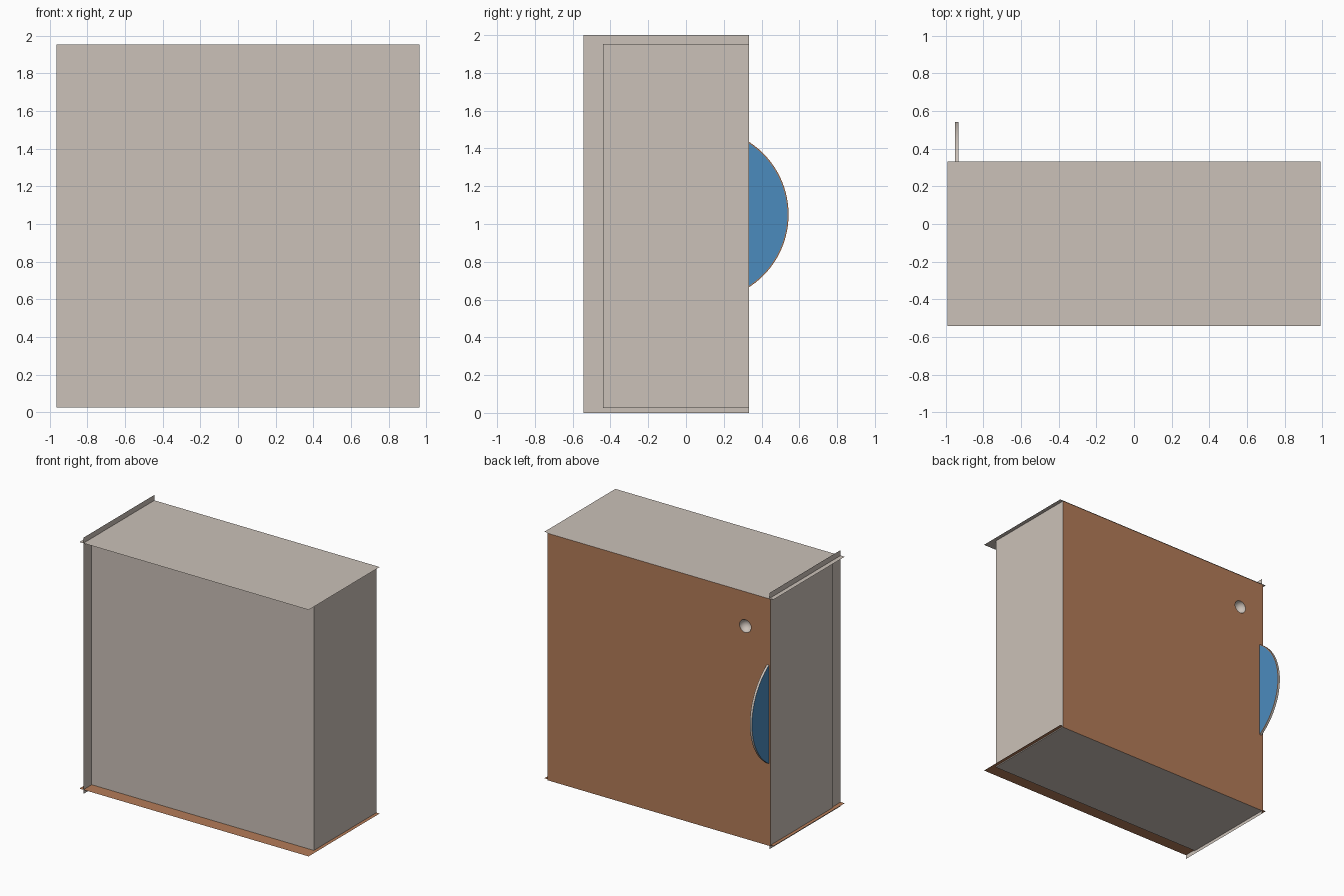
import bpy, bmesh, math
from mathutils import Matrix, Vector

if "Cube" in bpy.data.objects:
    bpy.data.objects.remove(bpy.data.objects["Cube"])


def material(name, rgb):
    lin = [((c / 255 + 0.055) / 1.055) ** 2.4 for c in rgb]
    m = bpy.data.materials.new(name)
    m.diffuse_color = (*lin, 1)
    m.use_nodes = True
    m.node_tree.nodes["Principled BSDF"].inputs["Base Color"].default_value = m.diffuse_color
    return m


GREY = material("warm grey", (203, 193, 184))
BROWN = material("brown", (180, 124, 88))
BLUE = material("blue", (75, 139, 190))


def finish(name, bm, mats):
    me = bpy.data.meshes.new(name)
    bm.to_mesh(me)
    bm.free()
    for m in mats:
        me.materials.append(m)
    ob = bpy.data.objects.new(name, me)
    bpy.context.collection.objects.link(ob)
    return ob


def smooth(ob):
    bpy.ops.object.select_all(action='DESELECT')
    ob.select_set(True)
    bpy.context.view_layer.objects.active = ob
    bpy.ops.object.shade_smooth_by_angle(angle=math.radians(35))


def sheet(name, corners, mat):
    bm = bmesh.new()
    bm.faces.new([bm.verts.new(c) for c in corners])
    return finish(name, bm, [mat])


X, YF, YB = 0.99, -0.543, 0.333          # outer sheet limits
BX, BYF, Z0, Z1 = 0.963, -0.44, 0.025, 1.953   # box limits
DX, DZ, DR = -0.745, 1.685, 0.05         # dimple centre and radius

# Main box, open at the back where the back panel closes it
bm = bmesh.new()
bmesh.ops.create_cube(bm, size=1)
for v in bm.verts:
    v.co = (BX if v.co.x > 0 else -BX, YB if v.co.y > 0 else BYF, Z1 if v.co.z > 0 else Z0)
bm.normal_update()
bmesh.ops.delete(bm, geom=[f for f in bm.faces if f.normal.y > 0.9], context='FACES_ONLY')
finish("box_body", bm, [GREY])

# Thin sheets that overhang the box
for name, z, mat in (("top_sheet", Z1 + 0.004, GREY), ("bottom_sheet", Z0 + 0.008, BROWN)):
    sheet(name, [(-X, YF, z), (X, YF, z), (X, YB, z), (-X, YB, z)], mat)
sheet("left_sheet", [(-0.955, YF, 0), (-0.955, YB, 0), (-0.955, YB, 2), (-0.955, YF, 2)], GREY)

# Back panel with a round hole
bm = bmesh.new()
outer = [(BX, Z0), (-BX, Z0), (-BX, Z1), (BX, Z1)]
N = 32
hole = [(DX + DR * math.cos(2 * math.pi * i / N), DZ + DR * math.sin(2 * math.pi * i / N)) for i in range(N)]
edges = []
for loop in (outer, hole):
    vs = [bm.verts.new((x, YB, z)) for x, z in loop]
    edges += [bm.edges.new((vs[i - 1], vs[i])) for i in range(len(vs))]
bmesh.ops.triangle_fill(bm, use_beauty=True, edges=edges, normal=Vector((0, 1, 0)))
finish("back_panel", bm, [BROWN])

# Hollow half-sphere dimple behind the hole
bm = bmesh.new()
bmesh.ops.create_uvsphere(bm, u_segments=N, v_segments=16, radius=DR,
                          matrix=Matrix.Translation((DX, YB, DZ)) @ Matrix.Rotation(math.pi / 2, 4, 'X'))
bmesh.ops.delete(bm, geom=[v for v in bm.verts if v.co.y > YB + 0.001], context='VERTS')
bmesh.ops.reverse_faces(bm, faces=bm.faces[:])
smooth(finish("round_dimple", bm, [GREY]))

# Disc that sticks out through the back: blue sides, grey rim, fine brown border
bm = bmesh.new()
bmesh.ops.create_cone(bm, cap_ends=True, segments=96, radius1=0.458, radius2=0.458, depth=0.018,
                      matrix=Matrix.Translation((-0.941, 0.085, 1.05)) @ Matrix.Rotation(math.pi / 2, 4, 'Y'))
bm.normal_update()
for f in bm.faces:
    f.material_index = 1 if abs(f.normal.x) > 0.9 else 0
cap = [f for f in bm.faces if f.normal.x > 0.9]
ring = bmesh.ops.inset_region(bm, faces=cap, thickness=0.006)["faces"]
for f in ring:
    f.material_index = 2
smooth(finish("edge_disc", bm, [GREY, BLUE, BROWN]))
